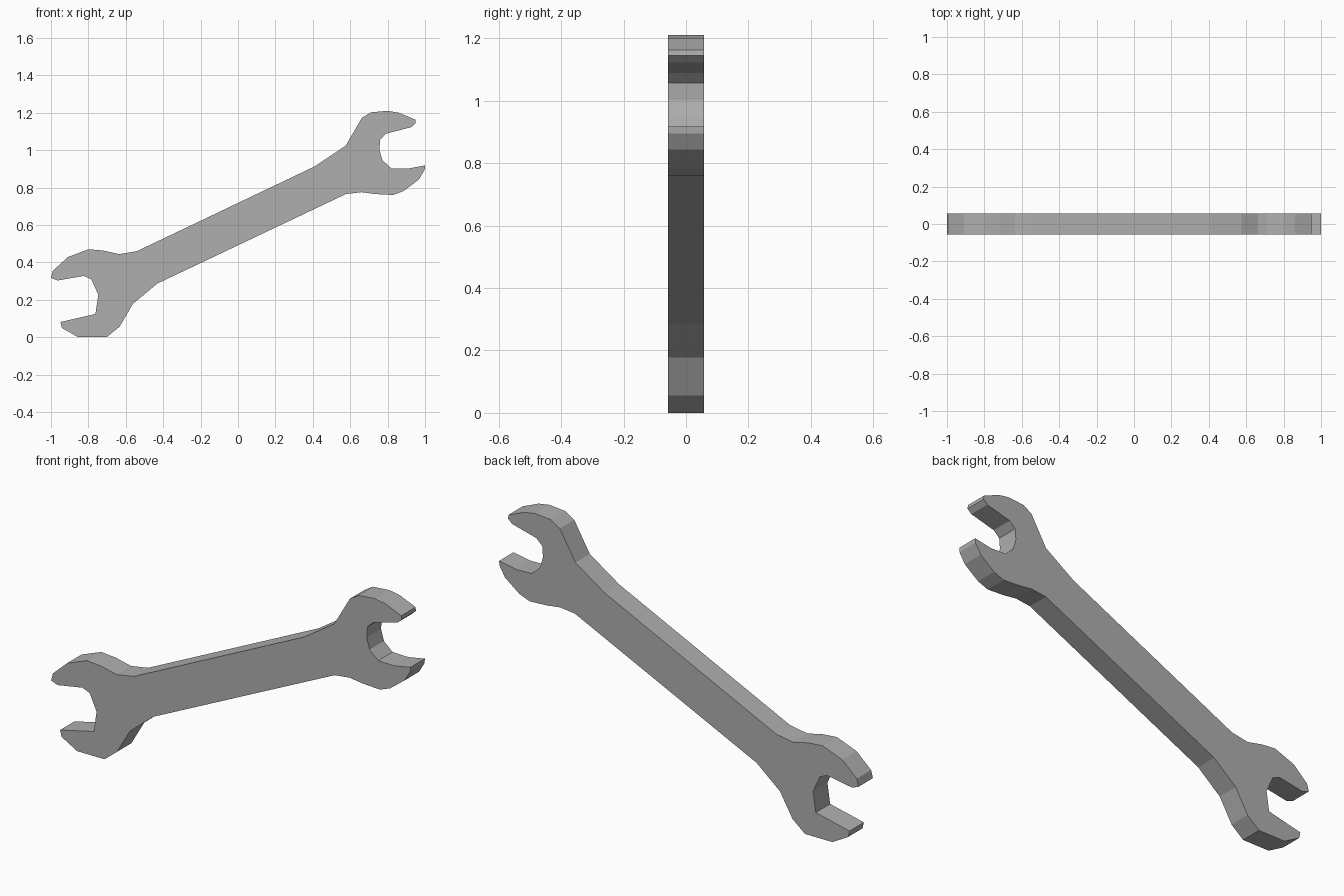
import bpy, bmesh

HALF = 0.057  # half thickness

# Outline in (x, z), clockwise: each run covers one region of the spanner
left_upper_jaw = [(-0.965, 0.303), (-1, 0.317), (-0.99, 0.355), (-0.91, 0.428),
                  (-0.8, 0.47), (-0.72, 0.463), (-0.635, 0.444), (-0.54, 0.46)]
right_upper_jaw = [(0.41, 0.913), (0.575, 1.023), (0.662, 1.172), (0.71, 1.202),
                   (0.8, 1.21), (0.86, 1.2), (0.948, 1.163), (0.95, 1.144),
                   (0.927, 1.123)]
right_mouth = [(0.793, 1.088), (0.76, 1.057), (0.756, 1.002), (0.772, 0.946),
               (0.82, 0.903), (0.907, 0.901)]
right_lower_jaw = [(1, 0.918), (0.998, 0.895), (0.967, 0.843), (0.887, 0.782),
                   (0.83, 0.76), (0.735, 0.765), (0.66, 0.775), (0.577, 0.765)]
left_lower_jaw = [(-0.432, 0.286), (-0.562, 0.178), (-0.633, 0.056), (-0.702, 0),
                  (-0.855, 0), (-0.942, 0.049), (-0.95, 0.081)]
left_mouth = [(-0.762, 0.124), (-0.747, 0.227), (-0.785, 0.31), (-0.825, 0.327)]

outline = (left_upper_jaw + right_upper_jaw + right_mouth
           + right_lower_jaw + left_lower_jaw + left_mouth)

# Extrude the flat profile into the solid spanner
bm = bmesh.new()
face = bm.faces.new([bm.verts.new((x, -HALF, z)) for x, z in outline])
ext = bmesh.ops.extrude_face_region(bm, geom=[face], use_keep_orig=True)
moved = [v for v in ext["geom"] if isinstance(v, bmesh.types.BMVert)]
bmesh.ops.translate(bm, verts=moved, vec=(0, 2 * HALF, 0))
bmesh.ops.recalc_face_normals(bm, faces=bm.faces[:])

mesh = bpy.data.meshes.new("spanner")
bm.to_mesh(mesh)
bm.free()

# Dark grey steel
steel = bpy.data.materials.new("steel")
steel.diffuse_color = (0.43, 0.43, 0.43, 1)
mesh.materials.append(steel)
bpy.context.collection.objects.link(bpy.data.objects.new("spanner", mesh))
